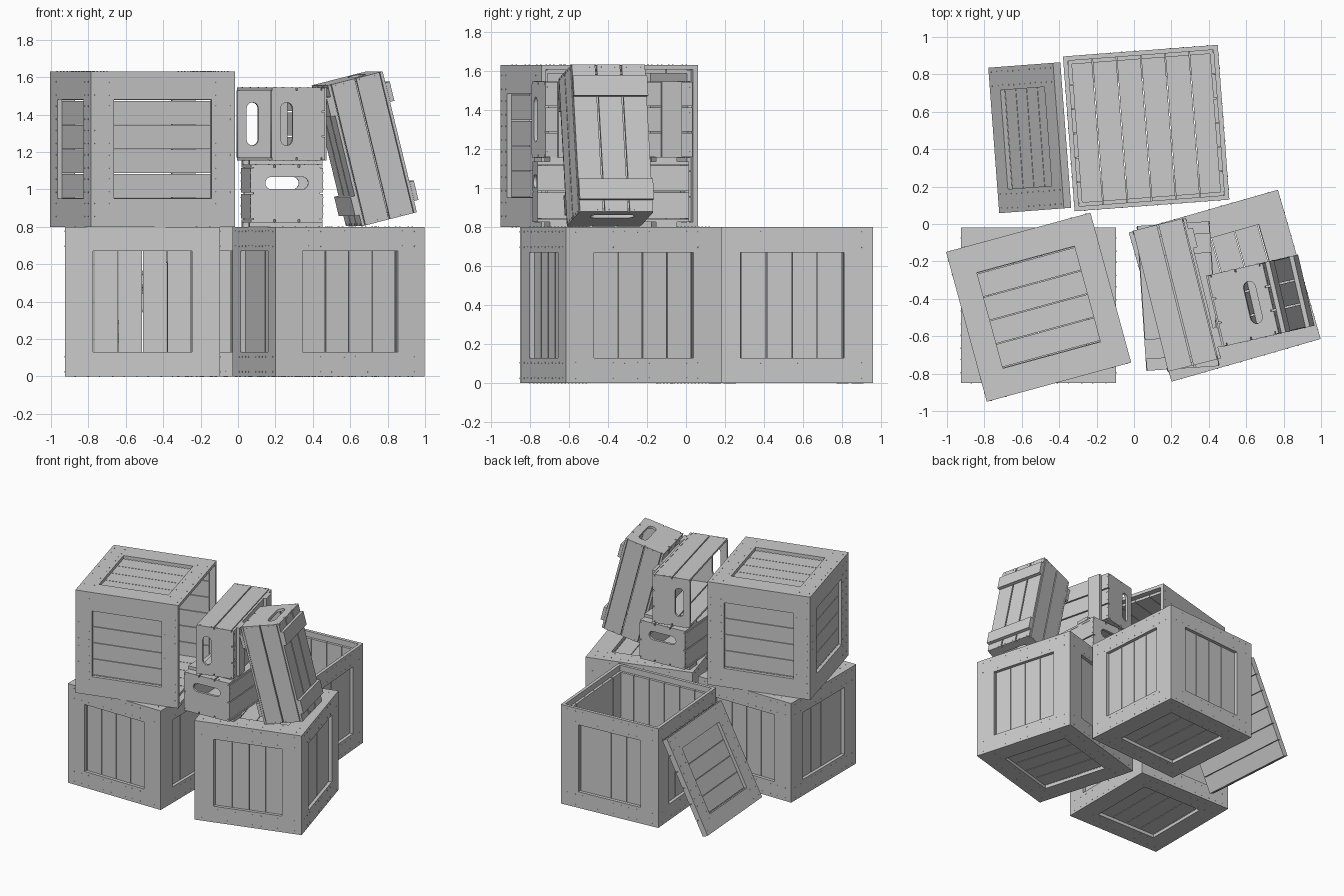
import bpy, bmesh, math
from mathutils import Matrix, Vector

if "Cube" in bpy.data.objects:
    bpy.data.objects.remove(bpy.data.objects["Cube"])

W, H = 0.83, 0.80            # big crate width and height
FT, BT = 0.025, 0.02         # frame and board thickness
I4 = Matrix.Identity(4)


def T(x, y, z):
    return Matrix.Translation((x, y, z))


def R(deg, axis):
    return Matrix.Rotation(math.radians(deg), 4, axis)


def box(bm, m, x0, x1, y0, y1, z0, z1):
    s = Matrix.Diagonal((x1 - x0, y1 - y0, z1 - z0, 1))
    bmesh.ops.create_cube(bm, size=1, matrix=m @ T((x0 + x1) / 2, (y0 + y1) / 2, (z0 + z1) / 2) @ s)


def nail(bm, m, x, y, z=0.0):
    bmesh.ops.create_cone(bm, cap_ends=True, segments=6, radius1=0.004, radius2=0.004,
                          depth=0.003, matrix=m @ T(x, y, z + 0.0005))


def finish(bm, name, m):
    me = bpy.data.meshes.new(name)
    bm.to_mesh(me)
    bm.free()
    ob = bpy.data.objects.new(name, me)
    ob.matrix_world = m
    bpy.context.collection.objects.link(ob)
    return ob


def panel(bm, m, w, h, rail, board_w, board_h):
    """Framed panel: outer face on z = 0, boards run along y behind the frame."""
    inner = 0.265
    for s in (-1, 1):
        y0, y1 = sorted((s * h / 2, s * (h / 2 - rail)))
        box(bm, m, -w / 2, w / 2, y0, y1, -FT, 0)
        x0, x1 = sorted((s * w / 2, s * inner))
        box(bm, m, x0, x1, -h / 2 + rail, h / 2 - rail, -FT, 0)
        # nail rows, two per board end
        for i in range(6):
            for d in (-0.035, 0.035):
                for off in (0.025, rail - 0.025):
                    nail(bm, m, -0.325 + 0.13 * i + d, s * (h / 2 - off))
    # planks
    for i in range(6):
        a = max(-0.39 + 0.13 * i + 0.002, -board_w / 2)
        b = min(-0.39 + 0.13 * (i + 1) - 0.002, board_w / 2)
        box(bm, m, a, b, -board_h / 2, board_h / 2, -FT - BT, -FT)


def lid(name, m):
    bm = bmesh.new()
    panel(bm, I4, W - 2 * FT, W - 2 * FT, 0.125, W - 2 * FT, W - 2 * FT)
    finish(bm, name, m)


def big_crate(name, m, closed):
    bm = bmesh.new()
    inset = W - 2 * FT
    for k in range(4):
        wide = k % 2 == 0
        face = R(90 * k, 'Z') @ T(0, -W / 2, 0) @ R(90, 'X')
        w = W if wide else inset
        panel(bm, face, w, H, 0.13, inset if wide else inset - 2 * BT, H - 2 * (FT + BT))
    panel(bm, T(0, 0, -H / 2) @ R(180, 'X'), inset, inset, 0.125, inset, inset)
    finish(bm, name, m)
    if closed:
        lid(name + "_lid", m @ T(0, 0, H / 2))


# small crate dimensions: width x, length y, height z
SW, SL, SH, ST = 0.39, 0.776, 0.31, 0.016


def end_board_mesh():
    """End board in the xy plane with a rounded handle slot."""
    cu = bpy.data.curves.new("end_board_profile", 'CURVE')
    cu.dimensions, cu.fill_mode, cu.extrude = '2D', 'BOTH', 0.01
    hw, y0, y1 = SW / 2 - ST, -SH / 2 + ST, SH / 2 - ST
    outer = [(-hw, y0), (hw, y0), (hw, y1), (-hw, y1)]
    r, c = 0.033, 0.082
    slot = []
    for s in (1, -1):
        for i in range(9):
            a = math.radians(-90 + 22.5 * i)
            slot.append((s * (c + r * math.cos(a)), 0.055 + s * r * math.sin(a)))
    for pts in (outer, slot):
        sp = cu.splines.new('POLY')
        sp.points.add(len(pts) - 1)
        for p, q in zip(sp.points, pts):
            p.co = (q[0], q[1], 0, 1)
        sp.use_cyclic_u = True
    ob = bpy.data.objects.new("end_board_profile", cu)
    bpy.context.collection.objects.link(ob)
    dg = bpy.context.evaluated_depsgraph_get()
    me = bpy.data.meshes.new_from_object(ob.evaluated_get(dg))
    bpy.data.objects.remove(ob)
    return me


END = end_board_mesh()


def slatted_cover(bm, m):
    """Three long boards and two cross battens, battens facing +z."""
    for i in (-1, 0, 1):
        box(bm, m, 0.131 * i - 0.061, 0.131 * i + 0.061, -SL / 2, SL / 2, SH / 2 - ST, SH / 2)
    for s in (-1, 1):
        y = s * (SL / 2 - 0.115)
        box(bm, m, -SW / 2, SW / 2, y - 0.053, y + 0.053, SH / 2, SH / 2 + 0.024)
        for i in (-1, 0, 1):
            for d in (-0.035, 0.035):
                nail(bm, m, 0.131 * i + d, s * (SL / 2 - 0.012), SH / 2)


def small_crate(name, m, closed):
    bm = bmesh.new()
    # end boards
    for s in (-1, 1):
        part = END.copy()
        part.transform(T(0, s * (SL / 2 - 0.01), 0) @ R(90, 'X'))
        bm.from_mesh(part)
        bpy.data.meshes.remove(part)
    # side boards
    hb = (SH - 2 * ST) / 2
    for s in (-1, 1):
        x0, x1 = sorted((s * SW / 2, s * (SW / 2 - ST)))
        for z in (-hb / 2, hb / 2):
            box(bm, I4, x0, x1, -SL / 2, SL / 2, z - hb / 2 + 0.004, z + hb / 2 - 0.004)
        face = R(90 * s, 'Y')
        for e in (-1, 1):
            for k in range(6):
                nail(bm, face, -0.11 + 0.044 * k, e * (SL / 2 - 0.01), SW / 2)
    # floor, and cover if closed
    slatted_cover(bm, R(180, 'Y'))
    if closed:
        slatted_cover(bm, I4)
    finish(bm, name, m)


# large crates
big_crate("left_crate", T(-0.51, -0.435, H / 2), True)
big_crate("right_crate", T(0.485, -0.33, H / 2) @ R(16, 'Z'), True)
back = T(0.065, 0.513, H / 2) @ R(4.3, 'Z')
big_crate("open_back_crate", back, False)
big_crate("tipped_top_crate", T(-0.51, -0.445, H + W / 2) @ R(15.2, 'Z') @ R(90, 'Y'), False)

# loose lid leaning on the open crate
lid("leaning_lid", back @ T(-0.624, -0.005, -0.04) @ R(-63.6, 'Y') @ T(0, 0, 0.0225))

# small slatted crates
small_crate("lower_small_crate", T(0.235, -0.385, 0.979) @ R(3.8, 'Z'), True)
small_crate("upper_small_crate", T(0.22, -0.38, 1.35) @ R(14, 'Z') @ R(-90, 'Y'), False)
swap = Matrix(((0, 0, 1, 0), (1, 0, 0, 0), (0, 1, 0, 0), (0, 0, 0, 1)))
small_crate("leaning_small_crate", T(0.675, -0.41, 1.217) @ R(13, 'Z') @ R(-14, 'Y') @ swap, True)
